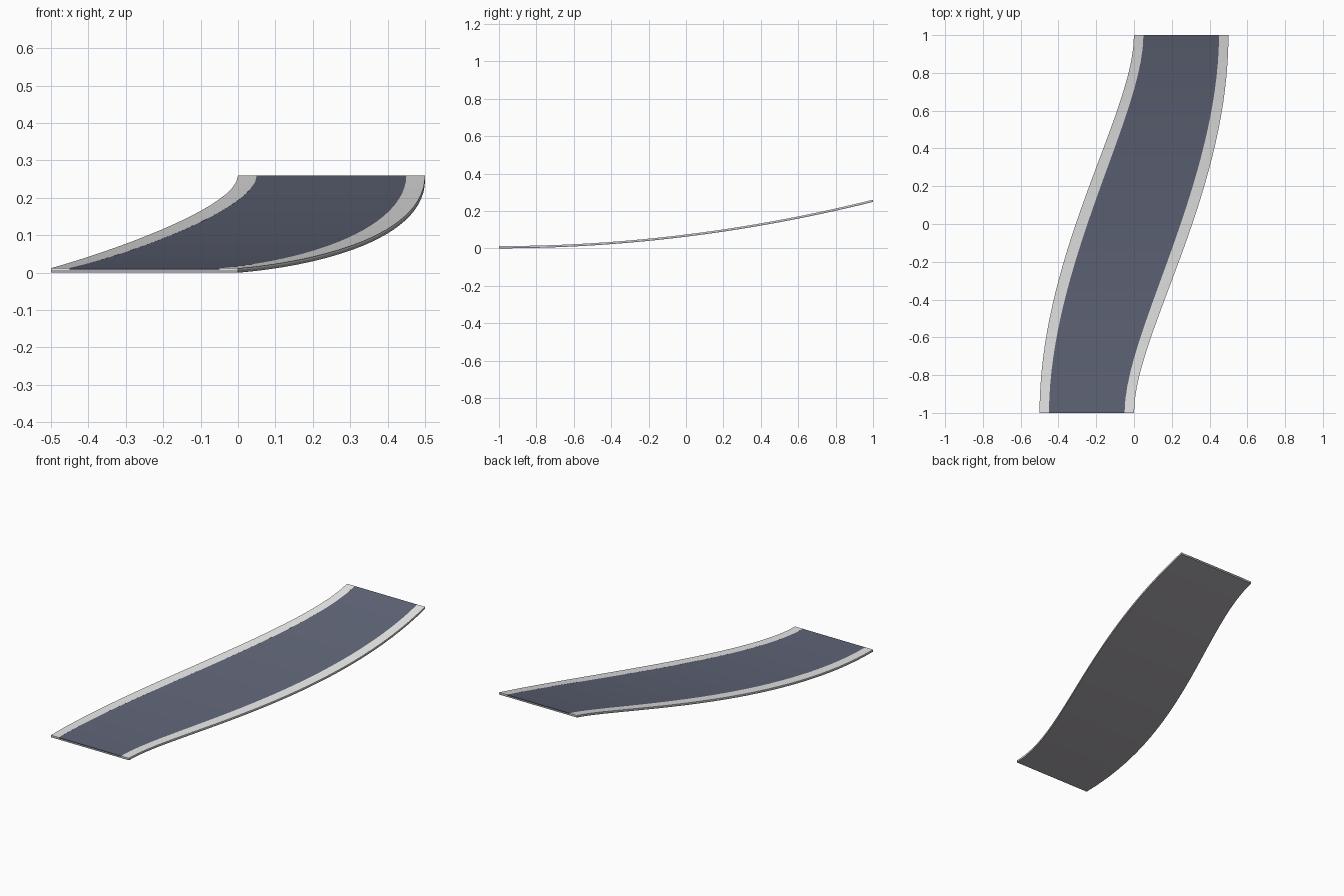
import bpy
import bmesh

if "Cube" in bpy.data.objects:
    bpy.data.objects.remove(bpy.data.objects["Cube"])

SEGMENTS = 28
RISE = 0.248


def material(name, rgb):
    m = bpy.data.materials.new(name)
    m.diffuse_color = (*rgb, 1.0)
    m.use_nodes = True
    m.node_tree.nodes["Principled BSDF"].inputs["Base Color"].default_value = m.diffuse_color
    return m


asphalt = material("blue grey asphalt", (0.115, 0.13, 0.185))
kerb_grey = material("light kerb grey", (0.8, 0.8, 0.8))
base_grey = material("mid base grey", (0.42, 0.40, 0.435))


def bezier(a, b, c, d, t):
    s = 1 - t
    return a * s**3 + 3 * b * s * s * t + 3 * c * s * t * t + d * t**3


def left_edge(y):
    # x of the left border at y, found by bisection along an S-curve
    lo, hi = 0.0, 1.0
    for _ in range(40):
        t = (lo + hi) / 2
        if bezier(-1, -0.15, 0.59, 1, t) < y:
            lo = t
        else:
            hi = t
    return bezier(-0.5, -0.5, 0, 0, lo)


def strip(name, u0, u1, z0, z1, mat):
    # Sweep a box section between width fractions u0 and u1 along the ramp
    verts, faces = [], []
    for i in range(SEGMENTS + 1):
        y = -1 + 2 * i / SEGMENTS
        left, right = left_edge(y), -left_edge(-y)
        lift = RISE * ((y + 1) / 2) ** 2
        for u, z in ((u0, z0), (u1, z0), (u1, z1), (u0, z1)):
            verts.append((left + (right - left) * u, y, lift + z))
    for i in range(SEGMENTS):
        a, b = 4 * i, 4 * i + 4
        for k in range(4):
            n = (k + 1) % 4
            faces.append((a + k, a + n, b + n, b + k))
    e = 4 * SEGMENTS
    faces += [(3, 2, 1, 0), (e, e + 1, e + 2, e + 3)]
    mesh = bpy.data.meshes.new(name)
    mesh.from_pydata(verts, [], faces)
    mesh.materials.append(mat)
    # Consistent outward normals
    bm = bmesh.new()
    bm.from_mesh(mesh)
    bmesh.ops.recalc_face_normals(bm, faces=bm.faces)
    bm.to_mesh(mesh)
    bm.free()
    ob = bpy.data.objects.new(name, mesh)
    bpy.context.collection.objects.link(ob)
    return ob


# Slab below, road surface in the middle, kerb on each side
strip("base_slab", 0, 1, 0, 0.007, base_grey)
strip("road_surface", 0.1, 0.9, 0.007, 0.0118, asphalt)
strip("left_kerb", 0, 0.1, 0.007, 0.012, kerb_grey)
strip("right_kerb", 0.9, 1, 0.007, 0.012, kerb_grey)
